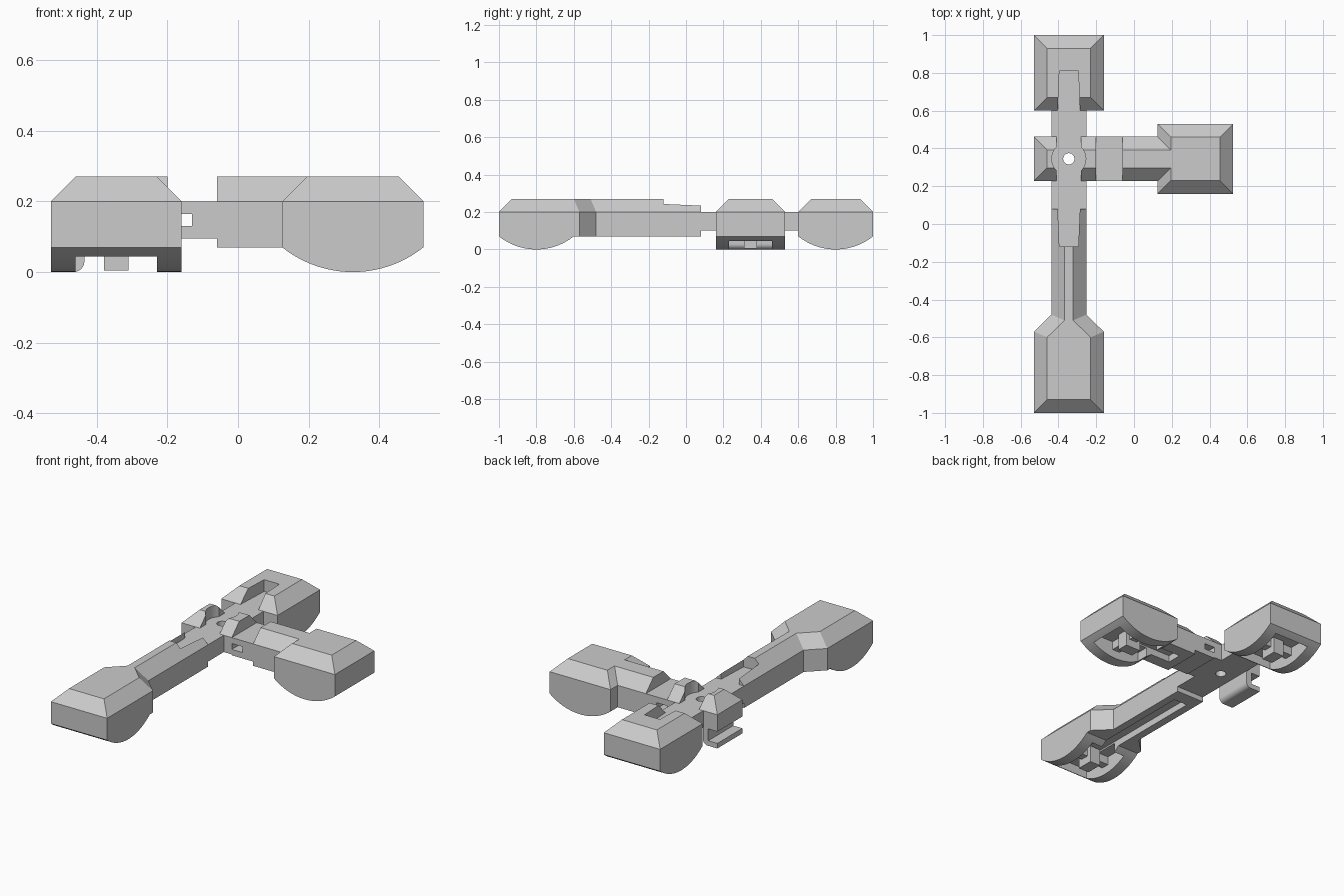
import bpy
import bmesh
from math import pi, sin, cos, sqrt, radians
from mathutils import Matrix, Vector

cube = bpy.data.objects.get("Cube")
if cube:
    bpy.data.objects.remove(cube, do_unlink=True)

HUB = Vector((-0.345, 0.345, 0))      # centre of the three-way joint
EDGE, TOP, BELLY = 0.2, 0.27, 0.07    # chamfer start, roof, belly start
CEILING = 0.1                         # roof of the underside hollows
FOOT, ARM, BEAM = 0.185, 0.1175, 0.0925   # half widths
CHAMFER = 0.07

grey = bpy.data.materials.new("plain grey")
grey.use_nodes = True
grey.diffuse_color = (0.6, 0.6, 0.6, 1)
grey.node_tree.nodes["Principled BSDF"].inputs["Base Color"].default_value = (0.6, 0.6, 0.6, 1)


def solid(name, rings, turn=0):
    """Loft equal-length rings, close the ends, turn about the hub."""
    place = Matrix.Translation(HUB) @ Matrix.Rotation(radians(turn), 4, 'Z')
    bm = bmesh.new()
    loops = [[bm.verts.new(place @ Vector(p)) for p in ring] for ring in rings]
    n = len(loops[0])
    for a, b in zip(loops, loops[1:]):
        for i in range(n):
            j = (i + 1) % n
            bm.faces.new((a[i], a[j], b[j], b[i]))
    bm.faces.new(loops[0])
    bm.faces.new(loops[-1])
    bmesh.ops.recalc_face_normals(bm, faces=bm.faces)
    mesh = bpy.data.meshes.new(name)
    bm.to_mesh(mesh)
    bm.free()
    mesh.materials.append(grey)
    obj = bpy.data.objects.new(name, mesh)
    bpy.context.collection.objects.link(obj)
    return obj


def level(outline, z):
    return [(u, v, z) for u, v in outline]


def box(name, u, v, z, turn=0):
    plan = [(u[0], v[0]), (u[1], v[0]), (u[1], v[1]), (u[0], v[1])]
    return solid(name, [level(plan, z[0]), level(plan, z[1])], turn)


def extrude_across(name, profile, half, turn=0):
    return solid(name, [[(u, s * half, z) for u, z in profile] for s in (-1, 1)], turn)


def mirrored(half):
    return half + [(u, -v) for u, v in reversed(half)]


def circle(radius, steps=32):
    return [(radius * cos(2 * pi * i / steps), radius * sin(2 * pi * i / steps))
            for i in range(steps)]


def carve(obj, cutters):
    for cutter in cutters:
        cutter.hide_render = True
        mod = obj.modifiers.new("carve", 'BOOLEAN')
        mod.operation, mod.solver, mod.object = 'DIFFERENCE', 'EXACT', cutter
        bpy.context.view_layer.objects.active = obj
        bpy.ops.object.modifier_apply(modifier=mod.name)
        bpy.data.objects.remove(cutter, do_unlink=True)


def slot_cutters():
    """Tapered groove along the beam, widened by a round seat at the hub."""
    half = [(-0.465, 0.05), (-ARM, 0.065), (ARM, 0.065), (0.465, 0.05)]
    seat = circle(0.09)
    return [solid("groove_cutter", [level(mirrored(half), z) for z in (EDGE, 0.4)], 90),
            solid("seat_cutter", [level(seat, z) for z in (EDGE, 0.4)])]


def belly_cutter(centre, turn):
    """Everything below the rounded belly of a foot."""
    reach = 0.2
    radius = (reach ** 2 + BELLY ** 2) / (2 * BELLY)
    arc = []
    for i in range(25):
        u = reach * (i / 12 - 1)
        arc.append((centre + u, radius - sqrt(radius ** 2 - u ** 2)))
    profile = [(-1, BELLY)] + arc + [(2, BELLY), (2, -0.2), (-1, -0.2)]
    return extrude_across("belly_cutter", profile, 0.5, turn)


def limb(name, outer, inner, centre, turn, channel=None, grooved=False):
    """Chamfered foot with optional arm, rounded belly and hollow underside."""
    out, top = mirrored(outer), mirrored(inner)
    body = solid(name, [level(out, -0.02), level(out, EDGE), level(top, TOP)], turn)
    cutters = [belly_cutter(centre, turn),
               box("recess_cutter", (centre - 0.163, centre + 0.163),
                   (-0.115, 0.115), (-0.2, CEILING), turn)]
    if channel is not None:
        cutters.append(box("channel_cutter", (channel, centre), (-0.045, 0.045),
                           (-0.2, CEILING + 0.01), turn))
    if grooved:
        cutters += slot_cutters()
    carve(body, cutters)
    # stud and crossbar inside the hollow foot
    box(name + "_stud", (centre - 0.05, centre + 0.05), (-0.035, 0.035),
        (0.004, CEILING + 0.005), turn)
    box(name + "_crossbar", (centre - 0.025, centre + 0.025), (-0.115, 0.115),
        (0.05, CEILING + 0.005), turn)


ROOF = FOOT - CHAMFER

# long front limb with a tapered neck
limb("front_limb",
     [(0.265, BEAM), (0.825, BEAM), (0.915, FOOT), (1.345, FOOT)],
     [(0.265, 0.023), (0.855, 0.023), (0.945, ROOF), (1.275, ROOF)],
     1.145, -90, channel=0.35, grooved=True)

# side limb with a square shoulder
limb("left_limb",
     [(0.285, ARM), (0.47, ARM), (0.47, FOOT), (0.87, FOOT)],
     [(0.285, ARM - CHAMFER), (0.54, ARM - CHAMFER), (0.54, ROOF), (0.8, ROOF)],
     0.67, 0, channel=0.34)

# short back foot
limb("back_limb",
     [(0.255, FOOT), (0.655, FOOT)],
     [(0.325, ROOF), (0.585, ROOF)],
     0.455, 90, grooved=True)

# hub block with chamfered roof, beam groove and centre hole
outer = mirrored([(-FOOT, ARM), (0.145, ARM)])
inner = mirrored([(-FOOT + CHAMFER, ARM - CHAMFER), (0.145, ARM - CHAMFER)])
hub = solid("hub_block", [level(outer, CEILING), level(outer, EDGE), level(inner, TOP)])
hole = solid("hole_cutter", [level(circle(0.03), z) for z in (0, 0.4)])
carve(hub, slot_cutters() + [hole])

# beams joining the hub to the limbs
box("front_beam", (ARM, 0.265), (-BEAM, BEAM), (CEILING, EDGE), -90)
box("back_beam", (ARM, 0.255), (-BEAM, BEAM), (CEILING, EDGE), 90)
tongue = box("side_tongue", (0.145, 0.285), (-ARM, ARM), (0.095, EDGE))
carve(tongue, [box("notch_cutter", (0.1, 0.215), (-0.3, 0.3), (0.13, 0.165))])

# hooked clip under the hub
bend = [(-0.12 + 0.03 * cos(a), 0.03 - 0.03 * sin(a))
        for a in (i * pi / 16 for i in range(9))]
extrude_across("hook_clip",
               [(-0.09, CEILING)] + bend +
               [(-FOOT, 0), (-FOOT, 0.03), (-0.125, 0.03), (-0.125, CEILING)], ARM)

# crisp chamfers, smooth curves
bpy.ops.object.select_all(action='DESELECT')
for obj in bpy.context.collection.objects:
    if obj.type == 'MESH' and obj.data.materials and obj.data.materials[0] == grey:
        obj.select_set(True)
        bpy.context.view_layer.objects.active = obj
bpy.ops.object.shade_smooth_by_angle(angle=radians(25))
